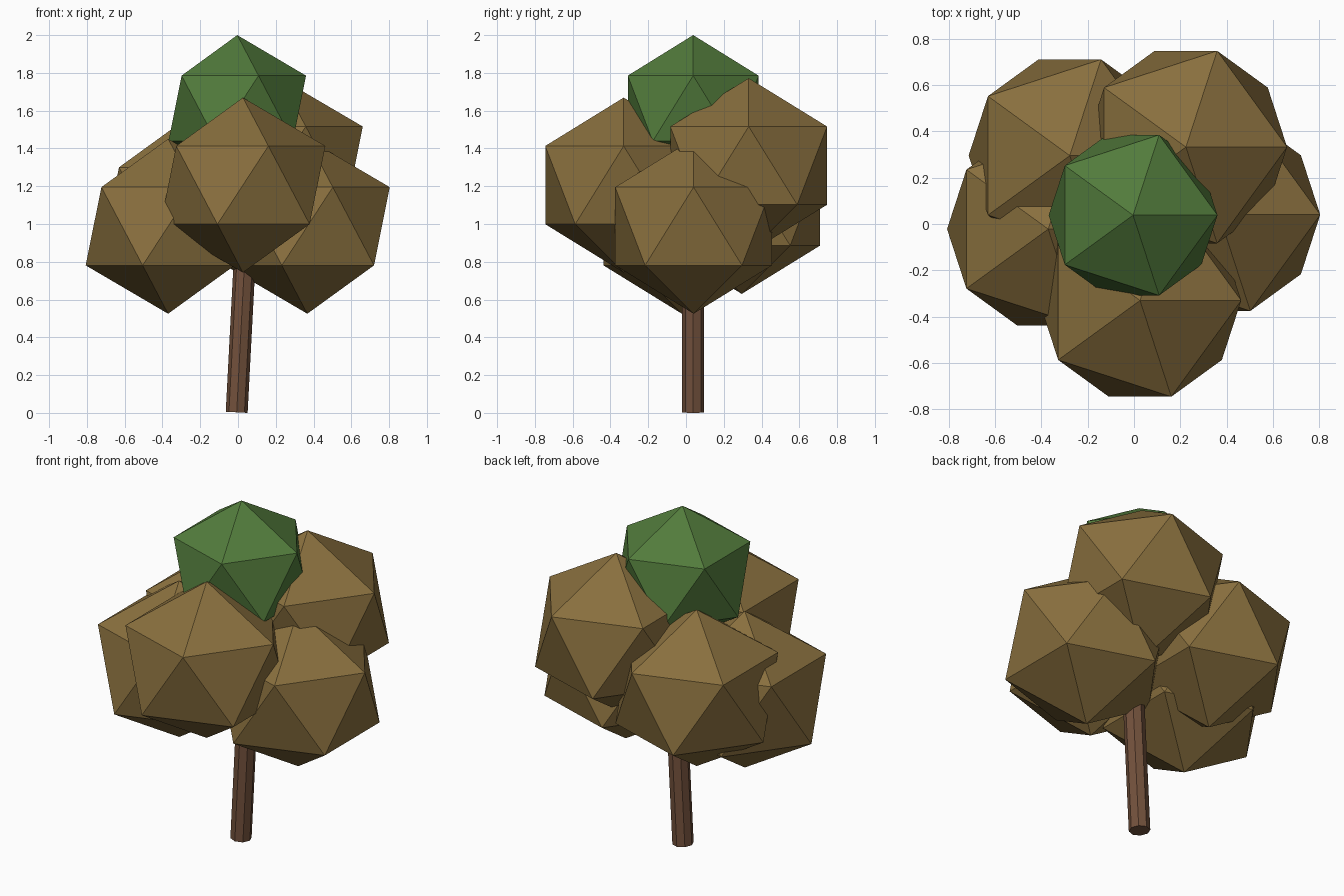
import bpy
import math
from mathutils import Vector

if "Cube" in bpy.data.objects:
    bpy.data.objects.remove(bpy.data.objects["Cube"])


def material(name, rgb):
    m = bpy.data.materials.new(name)
    m.diffuse_color = (*rgb, 1)
    m.use_nodes = True
    m.node_tree.nodes["Principled BSDF"].inputs["Base Color"].default_value = m.diffuse_color
    return m


autumn = material("autumn_leaves", (0.25, 0.16, 0.048))
green = material("green_leaves", (0.085, 0.2, 0.045))
bark = material("bark", (0.17, 0.082, 0.045))


# Foliage: low-poly icosahedra, slightly flattened in height
def foliage(name, centre, radius, height_radius, mat):
    bpy.ops.mesh.primitive_ico_sphere_add(subdivisions=1, radius=1, location=centre)
    ob = bpy.context.object
    ob.name = name
    ob.scale = (radius, radius, height_radius)
    ob.data.materials.append(mat)


for name, centre in {
    "front_foliage": (0.026, -0.33, 1.206),
    "left_foliage": (-0.37, -0.022, 0.988),
    "right_foliage": (0.367, 0.04, 0.988),
    "back_right_foliage": (0.224, 0.332, 1.309),
    "back_left_foliage": (-0.277, 0.295, 1.093),
}.items():
    foliage(name, centre, 0.488, 0.463, autumn)
foliage("top_foliage", (-0.004, 0.038, 1.612), 0.407, 0.388, green)

# Trunk: eight-sided post leaning slightly to the right
lean, length, radius = math.radians(3), 1.3, 0.058
axis = Vector((math.sin(lean), 0, math.cos(lean)))
base = Vector((-0.007, 0.038, radius * math.sin(lean)))
bpy.ops.mesh.primitive_cylinder_add(vertices=8, radius=radius, depth=length,
                                    location=base + axis * length / 2,
                                    rotation=(0, lean, 0))
trunk = bpy.context.object
trunk.name = "trunk"
trunk.data.materials.append(bark)
